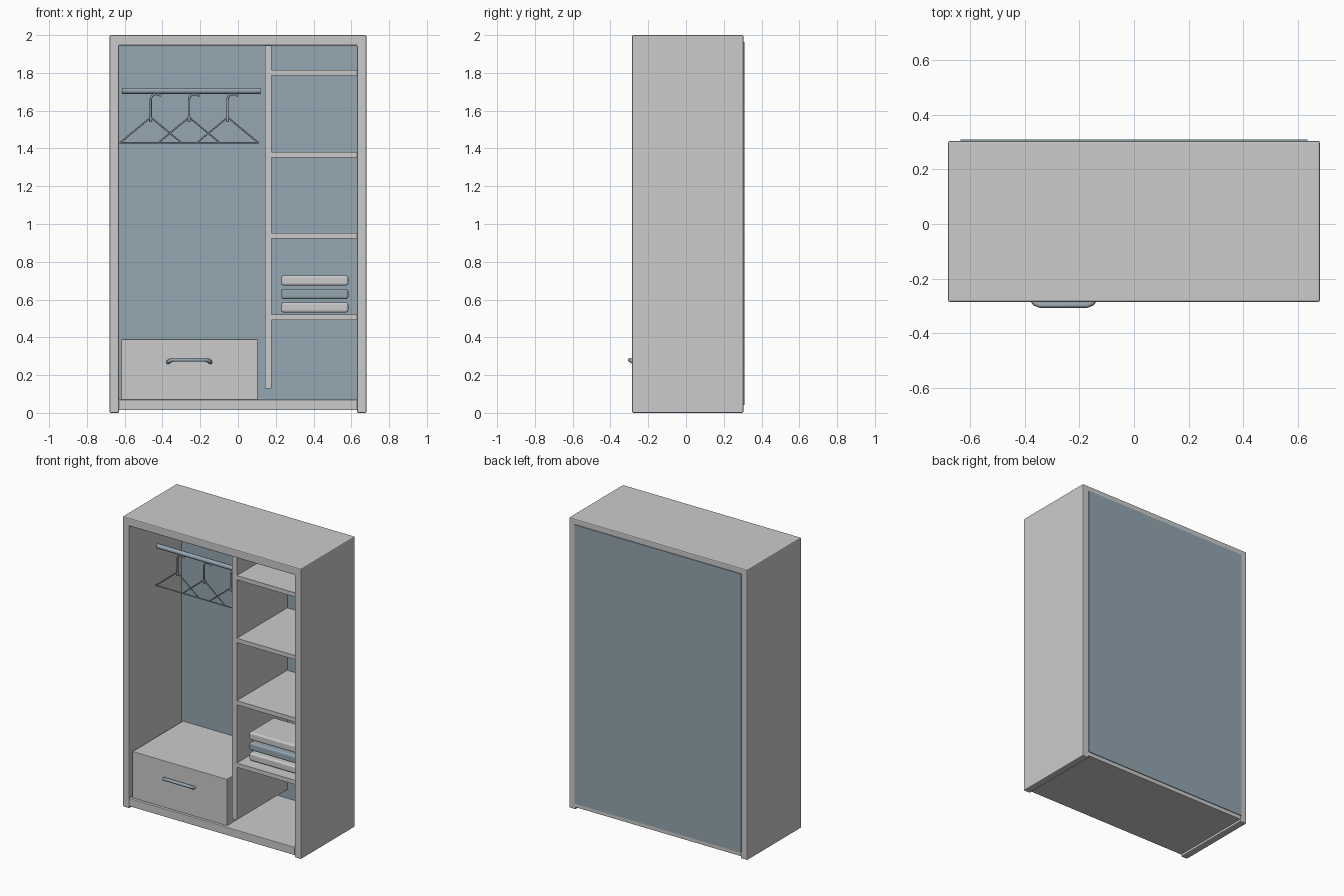
import bpy, bmesh
from math import radians, sin, cos, pi

if "Cube" in bpy.data.objects:
    bpy.data.objects.remove(bpy.data.objects["Cube"])

blue = bpy.data.materials.new("slate_blue")
blue.diffuse_color = (0.30, 0.38, 0.44, 1)
blue.use_nodes = True
blue.node_tree.nodes["Principled BSDF"].inputs["Base Color"].default_value = blue.diffuse_color


def finish(obj, mat=None, bevel=0, segments=2):
    if mat:
        obj.data.materials.append(mat)
    if bevel:
        m = obj.modifiers.new("bevel", 'BEVEL')
        m.width, m.segments, m.limit_method = bevel, segments, 'ANGLE'
    return obj


def mesh_object(name, bm):
    bmesh.ops.recalc_face_normals(bm, faces=bm.faces)
    me = bpy.data.meshes.new(name)
    bm.to_mesh(me)
    bm.free()
    obj = bpy.data.objects.new(name, me)
    bpy.context.collection.objects.link(obj)
    return obj


def box(name, x, y, z, mat=None, bevel=0, segments=2):
    """Box from (min, max) ranges on each axis."""
    bm = bmesh.new()
    bmesh.ops.create_cube(bm, size=1)
    for v in bm.verts:
        for i, (a, b) in enumerate((x, y, z)):
            v.co[i] = a if v.co[i] < 0 else b
    return finish(mesh_object(name, bm), mat, bevel, segments)


def tube(name, paths, radius, mat):
    """Round wire following one or more (points, closed) paths."""
    cu = bpy.data.curves.new(name, 'CURVE')
    cu.dimensions, cu.bevel_depth, cu.bevel_resolution = '3D', radius, 2
    cu.use_fill_caps = True
    for pts, closed in paths:
        sp = cu.splines.new('POLY')
        sp.points.add(len(pts) - 1)
        for p, co in zip(sp.points, pts):
            p.co = (*co, 1)
        sp.use_cyclic_u = closed
        sp.use_smooth = True
    obj = bpy.data.objects.new(name, cu)
    bpy.context.collection.objects.link(obj)
    return finish(obj, mat)


def smooth(obj):
    bpy.ops.object.select_all(action='DESELECT')
    obj.select_set(True)
    bpy.context.view_layer.objects.active = obj
    bpy.ops.object.shade_smooth_by_angle(angle=radians(40))


FRONT, BACK = -0.285, 0.304
INNER_FRONT, INNER_BACK = -0.267, 0.282

# Carcass: both sides and the top as one inverted U, extruded front to back
bm = bmesh.new()
profile = [(-.68, 0), (-.68, 2), (.68, 2), (.68, 0),
           (.63, 0), (.63, 1.945), (-.63, 1.945), (-.63, 0)]
face = bm.faces.new([bm.verts.new((x, FRONT, z)) for x, z in profile])
ext = bmesh.ops.extrude_face_region(bm, geom=[face])
moved = [g for g in ext["geom"] if isinstance(g, bmesh.types.BMVert)]
bmesh.ops.translate(bm, verts=moved, vec=(0, BACK - FRONT, 0))
finish(mesh_object("carcass", bm), None, 0.006)

# Floor and back panel
box("floor_panel", (-.632, .632), (FRONT, BACK), (.015, .07), None, 0.003)
box("back_panel", (-.635, .635), (INNER_BACK, .309), (.042, 1.963), blue)

# Divider and shelves
box("divider", (.143, .178), (INNER_FRONT, INNER_BACK), (.13, 1.946))
for i, z in enumerate((.493, .923, 1.353, 1.785)):
    box(f"shelf_{i + 1}", (.177, .631), (INNER_FRONT, INNER_BACK), (z, z + .029))

# Drawer and its pull
box("drawer", (-.617, .103), (INNER_FRONT, INNER_BACK), (.069, .39), None, 0.002)
pull = [(-.112, -.262, .268), (-.11, -.28, .270), (-.103, -.290, .276),
        (-.085, -.297, .281)]
pull += [(-x, y, z) for x, y, z in reversed(pull)]
tube("drawer_handle", [([(x - .258, y, z) for x, y, z in pull], False)], .011, blue)

# Folded clothes
for i, z in enumerate((.532, .603, .675)):
    box(f"folded_clothes_{i + 1}", (.23, .584), (-.21, .06), (z, z + .053),
        blue if i == 1 else None, .012, 3)

# Clothes rail
tube("clothes_rail", [([(-.613, 0, 1.705), (.118, 0, 1.705)], False)], .016, blue)

# Hangers: wire triangle, collar and hook
for i, cx in enumerate((-.462, -.259, -.055)):
    n = i + 1
    tube(f"hanger_frame_{n}", [([(cx, 0, 1.565), (cx + .163, 0, 1.43)], False),
                               ([(cx, 0, 1.565), (cx - .163, 0, 1.43)], False),
                               ([(cx - .166, 0, 1.43), (cx + .166, 0, 1.43)], False)],
         .004, blue)
    tube(f"hanger_collar_{n}", [([(cx, 0, 1.54), (cx, 0, 1.57)], False)], .008, blue)
    arc = [(cx + .03 - .03 * cos(a), 0, 1.66 + .028 * sin(a))
           for a in (pi * k / 10 for k in range(9))]
    tube(f"hanger_hook_{n}", [([(cx, 0, 1.565)] + arc, False)], .006, blue)
